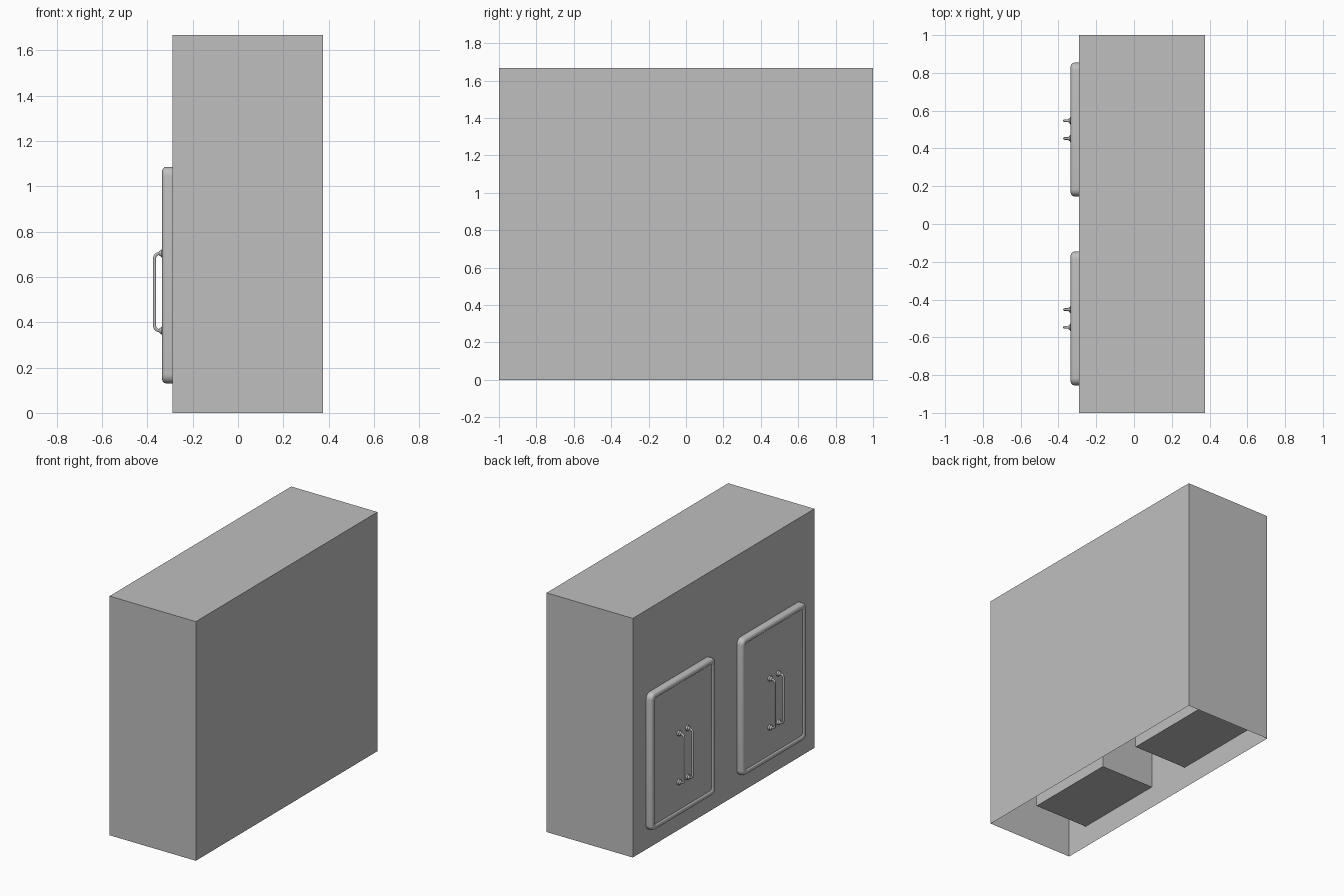
import bpy, bmesh
from math import pi, sin, cos
from mathutils import Vector, Matrix

if "Cube" in bpy.data.objects:
    bpy.data.objects.remove(bpy.data.objects["Cube"], do_unlink=True)

GREY = (0.52, 0.52, 0.52, 1)
grey = bpy.data.materials.new("plain_grey")
grey.use_nodes = True
grey.diffuse_color = GREY
grey.node_tree.nodes["Principled BSDF"].inputs["Base Color"].default_value = GREY

WALL = -0.29           # plane of the wall that carries the doors
BACK, TOP = 0.375, 1.667
DOOR_Y, DOOR_Z = 0.5, 0.608
PANEL = -0.326


def select_only(obj):
    bpy.ops.object.select_all(action='DESELECT')
    obj.select_set(True)
    bpy.context.view_layer.objects.active = obj


def finish(name, bm, smooth=True):
    mesh = bpy.data.meshes.new(name)
    bm.to_mesh(mesh)
    bm.free()
    mesh.materials.append(grey)
    obj = bpy.data.objects.new(name, mesh)
    bpy.context.collection.objects.link(obj)
    if smooth:
        select_only(obj)
        bpy.ops.object.shade_smooth_by_angle(angle=0.6)
    return obj


# Body: an open-bottomed box with two compartments sunk into the door wall
def build_body():
    bm = bmesh.new()
    size = Matrix.Diagonal((BACK - WALL, 2, TOP, 1))
    place = Matrix.Translation(((BACK + WALL) / 2, 0, TOP / 2))
    bmesh.ops.create_cube(bm, size=1, matrix=place @ size)
    bmesh.ops.delete(bm, geom=[f for f in bm.faces if f.normal.z < -0.9],
                     context='FACES_ONLY')

    def on_wall():
        return [f for f in bm.faces if f.normal.x < -0.9]

    half_w, low, high = 0.334, 0.152, 1.064
    cuts = [((0, s * DOOR_Y + e * half_w, 0), (0, 1, 0))
            for s in (-1, 1) for e in (-1, 1)]
    cuts += [((0, 0, low), (0, 0, 1)), ((0, 0, high), (0, 0, 1))]
    for co, no in cuts:
        faces = on_wall()
        edges = list({e for f in faces for e in f.edges})
        verts = list({v for f in faces for v in f.verts})
        bmesh.ops.bisect_plane(bm, geom=verts + edges + faces,
                               plane_co=co, plane_no=no)
    openings = []
    for f in on_wall():
        c = f.calc_center_median()
        if low < c.z < high and abs(abs(c.y) - DOOR_Y) < 0.1:
            openings.append(f)
    caps = bmesh.ops.extrude_discrete_faces(bm, faces=openings)["faces"]
    for cap in caps:
        for v in cap.verts:
            v.co.x = 0.125
    finish("body", bm, smooth=False)


# Door: rounded rectangle lofted through a rim profile to a sunken panel
def build_door(name, y):
    half_w, half_h, radius, steps = 0.354, 0.478, 0.04, 6
    profile = [(0, WALL), (0, -0.317), (0.003, -0.326), (0.009, -0.332),
               (0.018, -0.335), (0.028, -0.335), (0.034, -0.332),
               (0.038, PANEL)]
    bm = bmesh.new()
    rings = []
    for inset, x in profile:
        r = max(radius - inset, 0.015)
        w, h = half_w - inset - r, half_h - inset - r
        ring = []
        for q, (sy, sz) in enumerate(((1, 1), (-1, 1), (-1, -1), (1, -1))):
            for i in range(steps + 1):
                a = (q + i / steps) * pi / 2
                ring.append(bm.verts.new((x, y + sy * w + r * cos(a),
                                          DOOR_Z + sz * h + r * sin(a))))
        rings.append(ring)
    n = len(rings[0])
    for a, b in zip(rings, rings[1:]):
        for i in range(n):
            j = (i + 1) % n
            bm.faces.new((a[i], a[j], b[j], b[i]))
    bm.faces.new(rings[0])
    bm.faces.new(rings[-1])
    bmesh.ops.recalc_face_normals(bm, faces=bm.faces)
    finish(name, bm)


# Handle bar: a bent rod, with a flared foot at each end
def build_handle(name, y):
    x, low, high, bend = -0.368, 0.363, 0.704, 0.022
    path = [Vector((PANEL, y, low))]
    for i in range(7):
        a = i / 6 * pi / 2
        path.append(Vector((x + bend - bend * sin(a), y,
                            low + bend - bend * cos(a))))
    path += [Vector((p.x, y, low + high - p.z)) for p in reversed(path)]
    curve = bpy.data.curves.new(name, 'CURVE')
    curve.dimensions = '3D'
    curve.bevel_depth = 0.007
    curve.bevel_resolution = 3
    spline = curve.splines.new('POLY')
    spline.points.add(len(path) - 1)
    for point, co in zip(spline.points, path):
        point.co = (*co, 1)
    curve.materials.append(grey)
    obj = bpy.data.objects.new(name, curve)
    bpy.context.collection.objects.link(obj)
    select_only(obj)
    bpy.ops.object.convert(target='MESH')
    bpy.ops.object.shade_smooth_by_angle(angle=0.8)

    bm = bmesh.new()
    turn = Matrix.Rotation(-pi / 2, 4, 'Y')
    for z in (low, high):
        for start, depth, r1, r2 in ((PANEL, 0.012, 0.019, 0.019),
                                     (PANEL - 0.012, 0.01, 0.016, 0.009)):
            place = Matrix.Translation((start - depth / 2, y, z))
            bmesh.ops.create_cone(bm, cap_ends=True, segments=20, radius1=r1,
                                  radius2=r2, depth=depth, matrix=place @ turn)
    finish(name + "_feet", bm)


build_body()
for side, s in (("front", -1), ("back", 1)):
    build_door(side + "_door", s * DOOR_Y)
    for place, e in (("inner", -1), ("outer", 1)):
        build_handle(f"{side}_{place}_handle", s * (DOOR_Y + e * 0.047))
